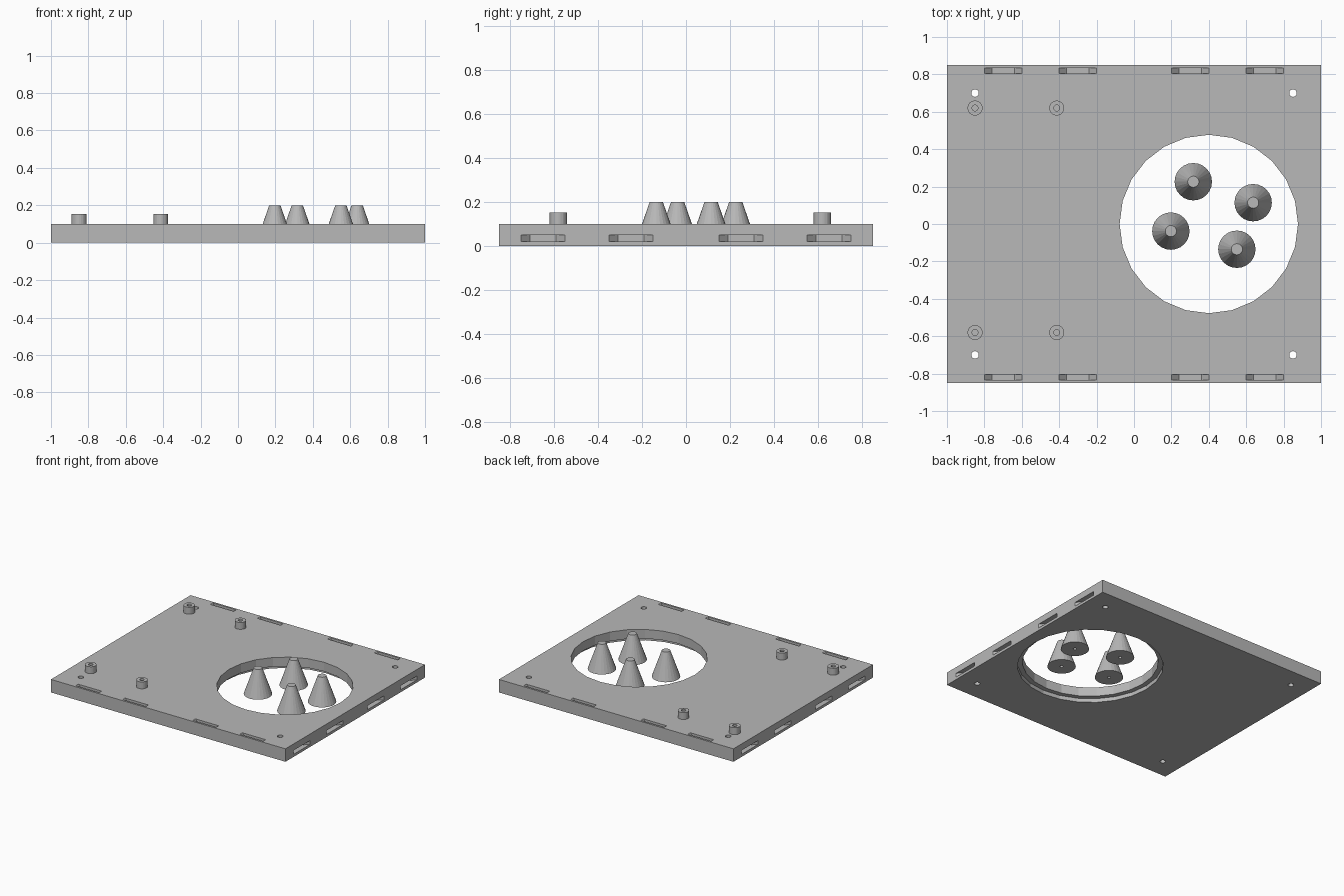
import bpy, bmesh
from math import pi
from mathutils import Matrix, Vector

cube = bpy.data.objects.get("Cube")
if cube:
    bpy.data.objects.remove(cube, do_unlink=True)

grey = bpy.data.materials.new("grey_plastic")
grey.use_nodes = True
GREY = (0.48, 0.48, 0.48, 1)
grey.diffuse_color = GREY
grey.node_tree.nodes["Principled BSDF"].inputs["Base Color"].default_value = GREY
SIDES = 24


def make_object(name, bm):
    bmesh.ops.recalc_face_normals(bm, faces=bm.faces)
    mesh = bpy.data.meshes.new(name)
    bm.to_mesh(mesh)
    bm.free()
    mesh.materials.append(grey)
    obj = bpy.data.objects.new(name, mesh)
    bpy.context.collection.objects.link(obj)
    return obj


def add_cylinder(bm, x, y, z0, z1, r0, r1=None):
    bmesh.ops.create_cone(bm, cap_ends=True, segments=SIDES, radius1=r0,
                          radius2=r0 if r1 is None else r1, depth=z1 - z0,
                          matrix=Matrix.Translation((x, y, (z0 + z1) / 2)))


def add_slot(bm, centre, along, across, out):
    # Pocket with sloping ends, opening towards "out"
    profile = [(-0.1, 0.02), (-0.1, 0), (-0.06, -0.04),
               (0.06, -0.04), (0.1, 0), (0.1, 0.02)]
    along, across, out = Vector(along), Vector(across), Vector(out)
    verts = [bm.verts.new(Vector(centre) + along * u + out * d - across * 0.015)
             for u, d in profile]
    face = bm.faces.new(verts)
    new = bmesh.ops.extrude_face_region(bm, geom=[face])["geom"]
    bmesh.ops.translate(bm, vec=across * 0.03,
                        verts=[v for v in new if isinstance(v, bmesh.types.BMVert)])


def cut(target, bm):
    cutter = make_object("cutter", bm)
    cutter.hide_render = True
    mod = target.modifiers.new("cut", 'BOOLEAN')
    mod.operation = 'DIFFERENCE'
    mod.solver = 'EXACT'
    mod.object = cutter
    bpy.context.view_layer.objects.active = target
    bpy.ops.object.modifier_apply(modifier=mod.name)
    bpy.data.objects.remove(cutter, do_unlink=True)


# Base plate
bm = bmesh.new()
bmesh.ops.create_cube(bm, size=1, matrix=Matrix.Translation((0, 0, 0.05))
                      @ Matrix.Diagonal((2, 1.7, 0.1, 1)))
plate = make_object("base_plate", bm)

# Round opening, corner holes and edge slots
bm = bmesh.new()
add_cylinder(bm, 0.4, 0, -0.1, 0.2, 0.477)
for sx in (-1, 1):
    for sy in (-1, 1):
        add_cylinder(bm, 0.85 * sx, 0.7 * sy, -0.1, 0.2, 0.02)
for side in (-1, 1):
    for x in (-0.7, -0.3, 0.3, 0.7):
        add_slot(bm, (x, 0.82 * side, 0.1), (1, 0, 0), (0, 1, 0), (0, 0, 1))
    for y in (-0.65, -0.25, 0.25, 0.65):
        add_slot(bm, (side, y, 0.035), (0, 1, 0), (0, 0, 1), (side, 0, 0))
cut(plate, bm)

# Shallow recess around the underside of the opening
bm = bmesh.new()
add_cylinder(bm, 0.4, 0, -0.1, 0.03, 0.512)
cut(plate, bm)

# Standoffs with blind screw holes
for i, (x, y) in enumerate([(-0.85, 0.62), (-0.413, 0.62), (-0.85, -0.58), (-0.413, -0.58)]):
    bm = bmesh.new()
    add_cylinder(bm, x, y, 0.1, 0.153, 0.04)
    standoff = make_object(f"standoff_{i + 1}", bm)
    bm = bmesh.new()
    add_cylinder(bm, x, y, 0.105, 0.2, 0.016)
    cut(standoff, bm)

# Tapered feet with blind screw holes underneath
for i, (x, y) in enumerate([(0.317, 0.226), (0.637, 0.114), (0.197, -0.038), (0.55, -0.135)]):
    bm = bmesh.new()
    add_cylinder(bm, x, y, 0, 0.2, 0.1, 0.03)
    foot = make_object(f"tapered_foot_{i + 1}", bm)
    bm = bmesh.new()
    add_cylinder(bm, x, y, -0.1, 0.1, 0.012)
    cut(foot, bm)
